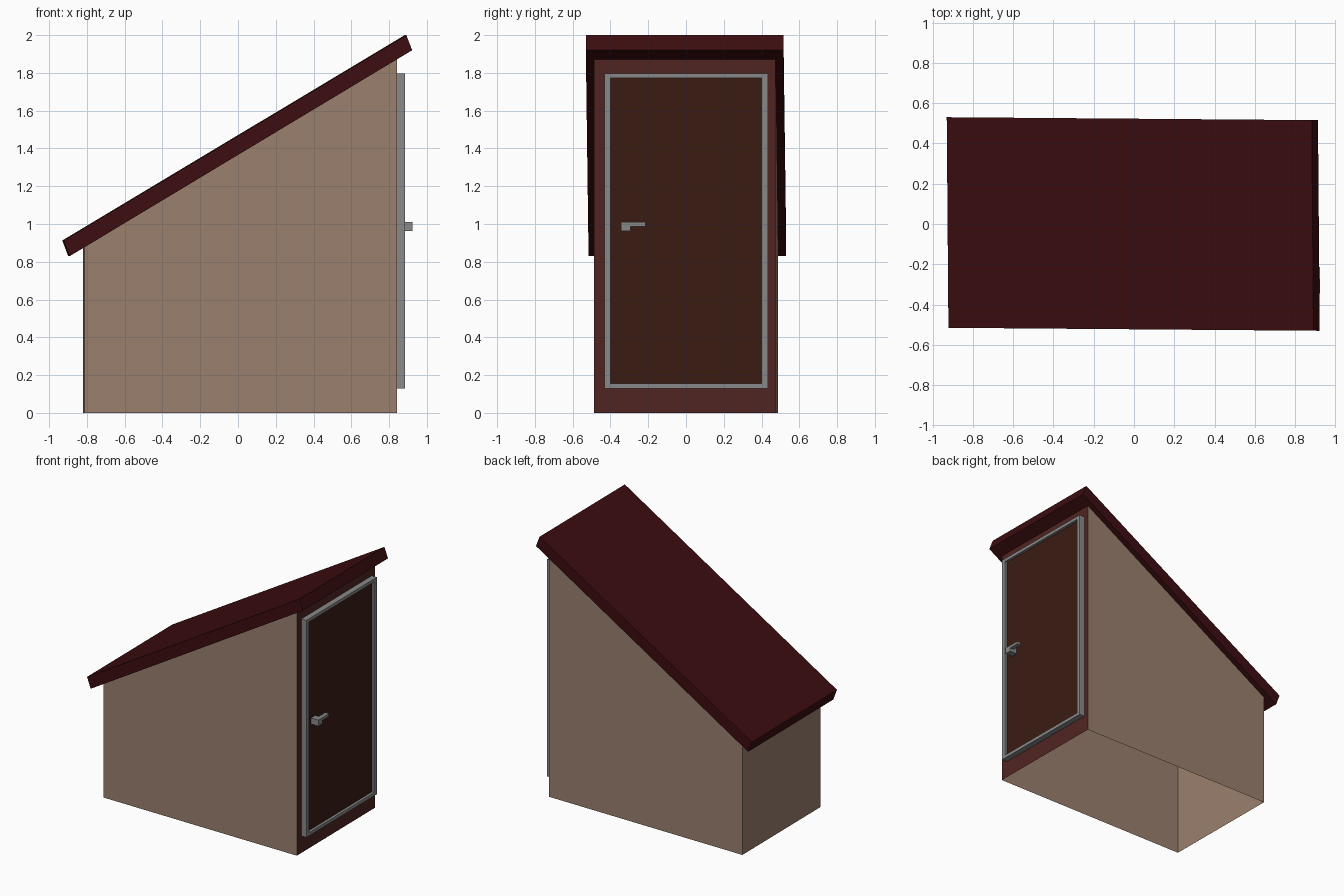
import bpy

if "Cube" in bpy.data.objects:
    bpy.data.objects.remove(bpy.data.objects["Cube"])

SKEW = 0.008  # the whole shed is very slightly skewed in plan


def material(name, rgb):
    m = bpy.data.materials.new(name)
    m.diffuse_color = (*rgb, 1)
    m.use_nodes = True
    m.node_tree.nodes["Principled BSDF"].inputs["Base Color"].default_value = m.diffuse_color
    return m


BEIGE = material("beige_wall", (0.32, 0.215, 0.155))
RED_BROWN = material("red_brown_wall", (0.08, 0.018, 0.015))
DARK_RED = material("dark_red_roof", (0.045, 0.004, 0.005))
DARK_BROWN = material("dark_brown_door", (0.042, 0.012, 0.007))
METAL = material("grey_metal", (0.25, 0.25, 0.25))


def make(name, verts, faces, mat):
    verts = [(x - SKEW * y, y - SKEW * x, z) for x, y, z in verts]
    me = bpy.data.meshes.new(name)
    me.from_pydata(verts, [], faces)
    me.materials.append(mat)
    ob = bpy.data.objects.new(name, me)
    bpy.context.collection.objects.link(ob)
    return ob


def prism(name, profile, y0, y1, mat):
    """Extrude an x-z profile (counter-clockwise seen from the front) along y."""
    n = len(profile)
    verts = [(x, y, z) for y in (y0, y1) for x, z in profile]
    faces = [tuple(range(n)), tuple(reversed(range(n, 2 * n)))]
    faces += [(i, i + n, (i + 1) % n + n, (i + 1) % n) for i in range(n)]
    return make(name, verts, faces, mat)


def box(name, x, y, z, mat):
    return prism(name, [(x[0], z[0]), (x[1], z[0]), (x[1], z[1]), (x[0], z[1])], *y, mat)


# Walls: thin shell, open underneath
L, R, W, ZL, ZR = -0.816, 0.837, 0.48, 0.885, 1.875
side = [(L, 0), (R, 0), (R, ZR), (L, ZL)]
make("side_and_back_walls",
     [(x, y, z) for y in (-W, W) for x, z in side],
     [(0, 1, 2, 3), (7, 6, 5, 4), (0, 3, 7, 4)], BEIGE)
make("door_wall", [(R, -W, 0), (R, W, 0), (R, W, ZR), (R, -W, ZR)],
     [(0, 1, 2, 3)], RED_BROWN)

# Sloping roof slab
prism("roof", [(-0.895, 0.83), (0.918, 1.92), (0.887, 2.0), (-0.926, 0.913)],
      -0.523, 0.523, DARK_RED)

# Door panel
box("door_panel", (R, 0.86), (-0.40, 0.41), (0.15, 1.78), DARK_BROWN)

# Door frame: rectangular ring extruded along x
outer = [(-0.425, 0.13), (0.44, 0.13), (0.44, 1.797), (-0.425, 1.797)]
inner = [(-0.393, 0.155), (0.408, 0.155), (0.408, 1.773), (-0.393, 1.773)]
verts = [(x, y, z) for x in (R, 0.88) for ring in (outer, inner) for y, z in ring]
faces = []
for i in range(4):
    j = (i + 1) % 4
    faces += [(8 + i, 8 + j, 12 + j, 12 + i),   # front
              (i, 4 + i, 4 + j, j),             # rear
              (i, j, 8 + j, 8 + i),             # outside
              (4 + i, 12 + i, 12 + j, 4 + j)]   # inside
make("door_frame", verts, faces, METAL)

# Lever handle
box("handle_spindle", (0.86, 0.922), (-0.337, -0.287), (0.962, 1.01), METAL)
box("handle_lever", (0.89, 0.922), (-0.287, -0.207), (0.988, 1.01), METAL)
